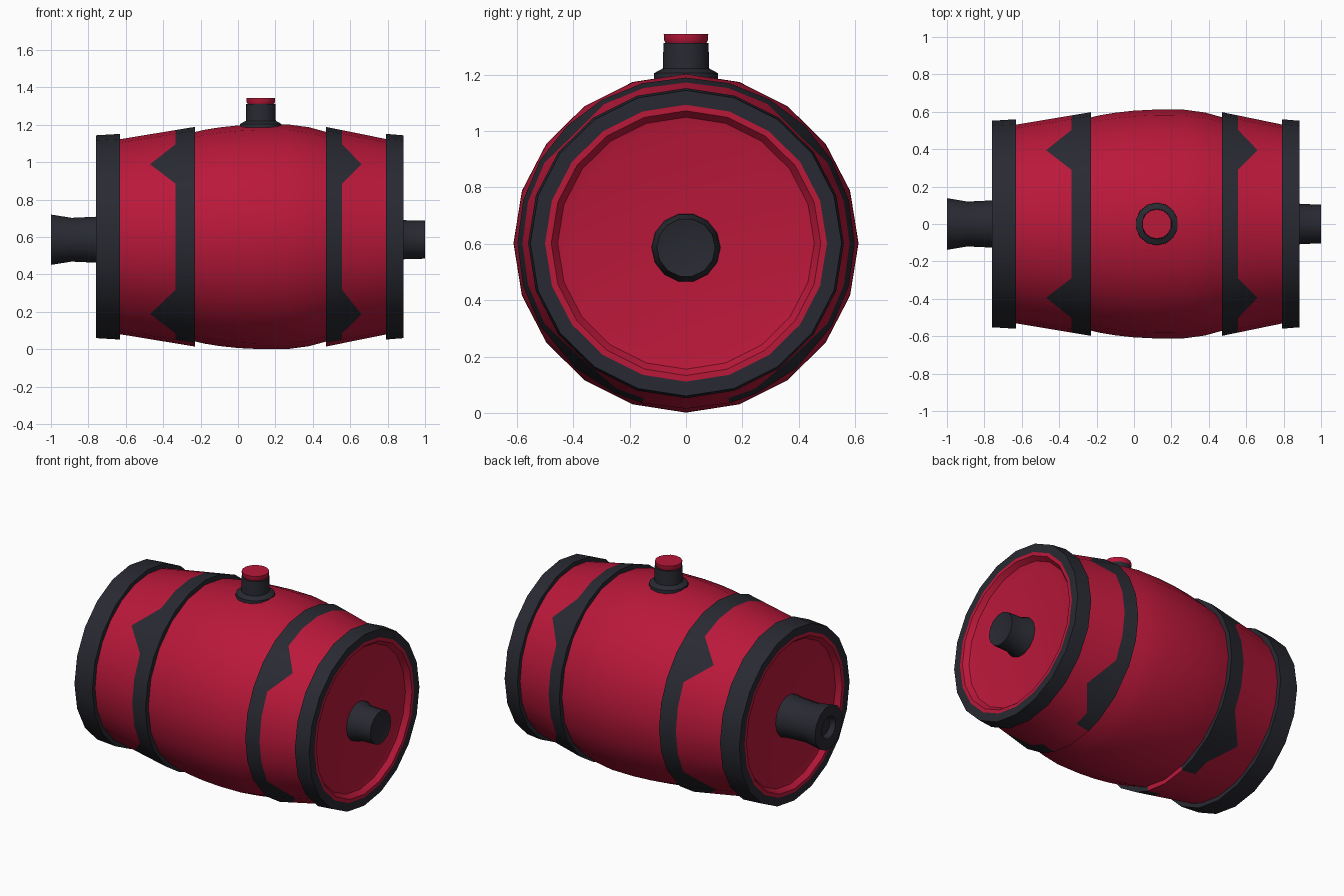
import bpy, bmesh, math
from mathutils import Matrix, Vector

if "Cube" in bpy.data.objects:
    bpy.data.objects.remove(bpy.data.objects["Cube"])


def material(name, rgb):
    m = bpy.data.materials.new(name)
    m.diffuse_color = (*rgb, 1)
    m.use_nodes = True
    m.node_tree.nodes["Principled BSDF"].inputs["Base Color"].default_value = m.diffuse_color
    return m


RED = material("barrel red", (0.49, 0.009, 0.042))
DARK = material("dark iron", (0.022, 0.023, 0.032))
CENTRE_Z = 0.602


def skin(name, rings, mats, matrix, closed=False, recolour=None):
    """Join rings of points (one per angle); mats gives the material of each strip."""
    bm = bmesh.new()
    vs = [[bm.verts.new(p) for p in ring] for ring in rings]
    n, k = len(vs), len(vs[0])
    for i in range(n):
        a, b = vs[i], vs[(i + 1) % n]
        for j in range(k if closed else k - 1):
            f = bm.faces.new((a[j], b[j], b[(j + 1) % k], a[(j + 1) % k]))
            f.material_index = min(j, len(mats) - 1)
            if recolour and recolour(f.calc_center_median()):
                f.material_index = 0
    bmesh.ops.dissolve_degenerate(bm, dist=1e-6, edges=bm.edges)
    bmesh.ops.remove_doubles(bm, verts=bm.verts, dist=1e-5)
    bmesh.ops.recalc_face_normals(bm, faces=bm.faces)
    bm.transform(matrix)
    me = bpy.data.meshes.new(name)
    bm.to_mesh(me)
    bm.free()
    for m in mats:
        me.materials.append(m)
    ob = bpy.data.objects.new(name, me)
    bpy.context.collection.objects.link(ob)
    bpy.ops.object.select_all(action='DESELECT')
    ob.select_set(True)
    bpy.context.view_layer.objects.active = ob
    bpy.ops.object.shade_smooth_by_angle(angle=math.radians(35))
    return ob


def ring(profile, degrees):
    a = math.radians(degrees)
    return [Vector((x, r * math.cos(a), r * math.sin(a))) for x, r in profile]


def lathe(name, profile, sides, mat, matrix, closed=False):
    """Revolve (x, radius) points around the x axis."""
    rings = [ring(profile, 360 * i / sides) for i in range(sides)]
    return skin(name, rings, [mat], matrix, closed)


BARREL = Matrix.Translation((0, 0, CENTRE_Z)) @ Matrix.Diagonal((1, 1, 0.982, 1))
NOZZLE = Matrix.Translation((0, 0, 0.586))
SPOUT = Matrix.Translation((0.122, 0, 0)) @ Matrix.Rotation(-math.pi / 2, 4, 'Y')

# Bulging barrel, running on under the sleeves
lathe("barrel_middle", [
    (-0.7, 0.51), (-0.45, 0.535), (-0.23, 0.57), (-0.18, 0.582), (-0.1, 0.595),
    (0, 0.606), (0.12, 0.612), (0.27, 0.611), (0.38, 0.596), (0.47, 0.571),
    (0.6, 0.54), (0.84, 0.51)], 20, RED, BARREL)

# Tapered sleeves: red staves, dark hoop with four points along its outer edge
ANGLES = [15 * i for i in range(24)]
SHIFT = {225: 229, 315: 311, 240: 245, 300: 295}   # lower points sit lower and wider
for name, x0, edge, tip, x_end in (("left_sleeve", -0.23, -0.335, -0.47, -0.66),
                                   ("right_sleeve", 0.47, 0.557, 0.66, 0.82)):
    rings = []
    for a in ANGLES:
        xb = tip if a % 90 == 45 else edge
        t = (xb - x0) / (x_end - x0)
        rb = 0.598 + t * (0.526 - 0.598)
        rings.append(ring([(x_end, 0.526), (xb, rb), (x0, 0.598), (x0, 0.55)],
                          SHIFT.get(a, a)))
    # the hoop is left unpainted along the underside
    skin(name, rings, [RED, DARK], BARREL,
         recolour=lambda c: c.z < 0 and abs(c.y) < 0.15)

# Round end panels: flat red lip, then a dished recess
for name, x, s in (("left_end", -0.76, 1), ("right_end", 0.885, -1)):
    lathe(name, [(x, 0.5), (x, 0.478), (x + 0.03 * s, 0.455), (x + 0.04 * s, 0.41),
                 (x + 0.04 * s, 0)], 20, RED, BARREL)

# End rims
for name, inner, outer in (("left_rim", -0.63, -0.76), ("right_rim", 0.79, 0.885)):
    lathe(name, [(inner, 0.5), (inner, 0.56), (outer, 0.552), (outer, 0.5)],
          20, DARK, BARREL, closed=True)

# Flared nozzle on the left end, short plug on the right end
lathe("left_nozzle", [(-0.7, 0.135), (-0.76, 0.126), (-0.89, 0.12), (-1.0, 0.138),
                      (-1.0, 0.07), (-0.97, 0.055), (-0.97, 0)], 14, DARK, NOZZLE)
lathe("right_plug", [(0.83, 0.124), (0.865, 0.12), (0.89, 0.107), (1.0, 0.104),
                     (0.975, 0)], 14, DARK, NOZZLE)

# Filler spout and its red cap on top
lathe("spout", [(1.17, 0.115), (1.205, 0.113), (1.222, 0.082), (1.312, 0.08), (1.312, 0)],
      14, DARK, SPOUT)
lathe("spout_cap", [(1.31, 0), (1.31, 0.071), (1.322, 0.078), (1.344, 0.079), (1.344, 0)],
      14, RED, SPOUT)
